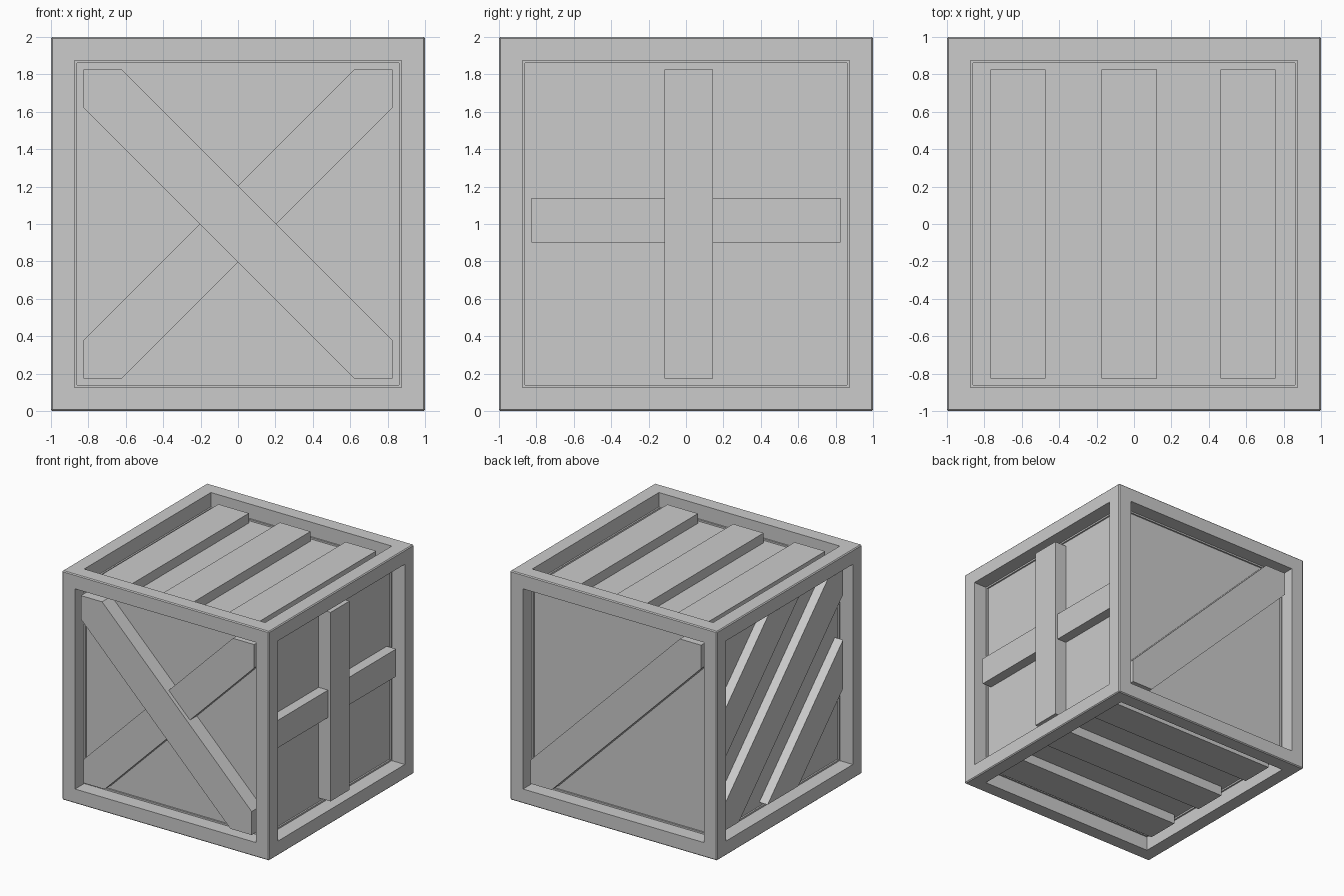
import bpy, bmesh, math
from mathutils import Vector, Matrix

if "Cube" in bpy.data.objects:
    bpy.data.objects.remove(bpy.data.objects["Cube"])

OPEN = 0.825     # half size of the recessed opening on each side
RECESS = 0.14    # depth of the panels behind the frame


def finish(bm, name):
    bmesh.ops.recalc_face_normals(bm, faces=bm.faces)
    me = bpy.data.meshes.new(name)
    bm.to_mesh(me)
    bm.free()
    ob = bpy.data.objects.new(name, me)
    bpy.context.collection.objects.link(ob)
    return ob


# Crate body: bevelled cube, each side inset then pushed in to form frame and panels
bm = bmesh.new()
bmesh.ops.create_cube(bm, size=2, matrix=Matrix.Translation((0, 0, 1)))
bmesh.ops.bevel(bm, geom=bm.edges[:], offset=0.008, segments=1, affect='EDGES')
sides = [f for f in bm.faces if f.calc_area() > 1]
bmesh.ops.inset_individual(bm, faces=sides, thickness=1 - OPEN - 0.008, depth=0)
bmesh.ops.inset_individual(bm, faces=sides, thickness=0, depth=-RECESS)
finish(bm, "crate_frame")

# Local axes of each side: right, up, outward
X, Y, Z = Vector((1, 0, 0)), Vector((0, 1, 0)), Vector((0, 0, 1))
SIDES = {
    "front": (X, Z, -Y), "back": (-X, Z, Y),
    "right": (Y, Z, X), "left": (-Y, Z, -X),
    "top": (X, Y, Z), "bottom": (X, -Y, -Z),
}


def slat(name, side, angle, offset, width, depth):
    """Plank across a side, trimmed to the opening; depth is how far it sits below the frame."""
    bm = bmesh.new()
    bmesh.ops.create_grid(bm, x_segments=1, y_segments=1, size=OPEN)
    a = math.radians(angle)
    n = Vector((-math.sin(a), math.cos(a), 0))
    for s in (1, -1):
        bmesh.ops.bisect_plane(bm, geom=bm.verts[:] + bm.edges[:] + bm.faces[:],
                               plane_co=n * (offset + s * width / 2),
                               plane_no=n * s, clear_outer=True)
    # Thicken outward from just behind the panel
    base = 1 - RECESS - 0.01
    ext = bmesh.ops.extrude_face_region(bm, geom=bm.faces[:], use_keep_orig=True)
    tops = [v for v in ext["geom"] if isinstance(v, bmesh.types.BMVert)]
    bmesh.ops.translate(bm, verts=bm.verts[:], vec=(0, 0, base))
    bmesh.ops.translate(bm, verts=tops, vec=(0, 0, 1 - depth - base))
    u, v, w = SIDES[side]
    m = Matrix((u, v, w)).transposed().to_4x4()
    bm.transform(Matrix.Translation((0, 0, 1)) @ m)
    finish(bm, name)


# Front cross brace
slat("front_brace_upper", "front", -45, 0, 0.29, 0.01)
slat("front_brace_lower", "front", 45, 0, 0.29, 0.045)

# Right side upright over crossbar
slat("right_upright", "right", 90, -0.015, 0.26, 0.025)
slat("right_crossbar", "right", 0, 0.02, 0.24, 0.05)

# Back single diagonal
slat("back_brace", "back", 45, 0, 0.29, 0.03)

# Three slats on the left, top and bottom
for i, off in enumerate((-0.58, 0, 0.58)):
    slat(f"left_slat_{i + 1}", "left", 45, off, 0.30, 0.06)
for i, off in enumerate((0.62, 0.025, -0.61)):
    slat(f"top_slat_{i + 1}", "top", 90, off, 0.295, 0.055)
for i, off in enumerate((-0.61, 0, 0.61)):
    slat(f"bottom_slat_{i + 1}", "bottom", 0, off, 0.295, 0.055)
